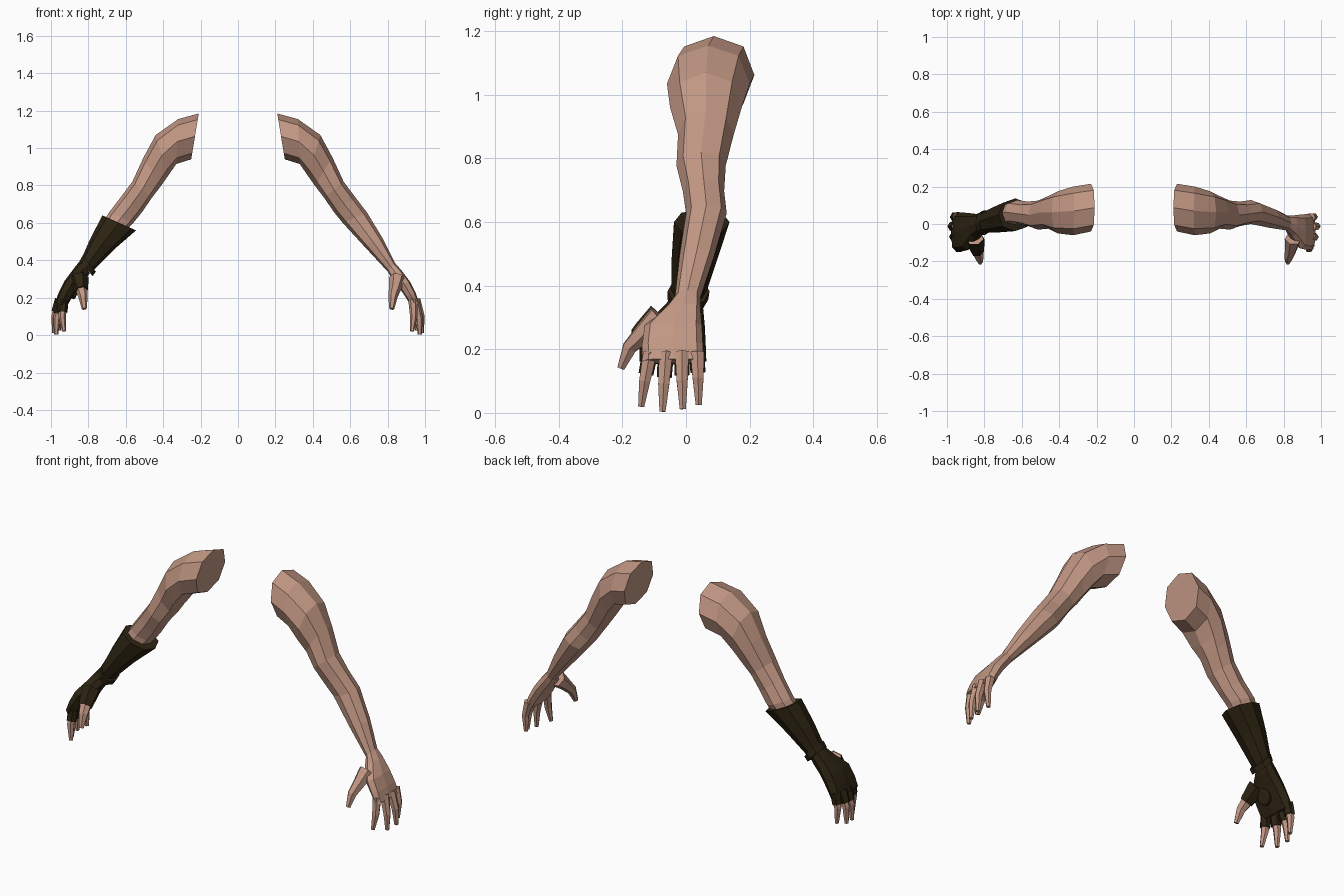
import bpy, bmesh, math
from mathutils import Vector

cube = bpy.data.objects.get("Cube")
if cube:
    bpy.data.objects.remove(cube)


def material(name, rgb):
    m = bpy.data.materials.new(name)
    m.use_nodes = True
    m.diffuse_color = (*rgb, 1)
    m.node_tree.nodes["Principled BSDF"].inputs["Base Color"].default_value = (*rgb, 1)
    return m


SKIN = material("skin", (0.54, 0.31, 0.23))
LEATHER = material("dark leather", (0.026, 0.017, 0.006))


def loft(name, rings, mat, side):
    """Skin a closed, flat shaded tube over rings of points; side mirrors x."""
    bm = bmesh.new()
    rows = [[bm.verts.new((p.x * side, p.y, p.z)) for p in r] for r in rings]
    n = len(rows[0])
    for a, b in zip(rows, rows[1:]):
        for i in range(n):
            j = (i + 1) % n
            bm.faces.new((a[i], a[j], b[j], b[i]))
    bm.faces.new(rows[0])
    bm.faces.new(rows[-1])
    bmesh.ops.recalc_face_normals(bm, faces=bm.faces)
    me = bpy.data.meshes.new(name)
    bm.to_mesh(me)
    bm.free()
    me.materials.append(mat)
    ob = bpy.data.objects.new(name, me)
    bpy.context.collection.objects.link(ob)
    return ob


def section(outer, inner, y0, y1, power=0.9, grow=0.0, sides=8):
    """Ring spanning an outer and inner (x, z) point and a y range."""
    o, i = Vector((outer[0], 0, outer[1])), Vector((inner[0], 0, inner[1]))
    mid = (o + i) / 2 + Vector((0, (y0 + y1) / 2, 0))
    u = (o - i) / 2
    u += u.normalized() * grow
    v = Vector((0, (y1 - y0) / 2 + grow, 0))
    ring = []
    for k in range(sides):
        a = math.tau * k / sides
        c, s = math.cos(a), math.sin(a)
        ring.append(mid + u * math.copysign(abs(c) ** power, c)
                    + v * math.copysign(abs(s) ** power, s))
    return ring


def tube(name, points, radii, mat, side, sides=6):
    """Tapered finger through the given points."""
    pts = [Vector(p) for p in points]
    rings = []
    for k, (p, r) in enumerate(zip(pts, radii)):
        t = (pts[min(k + 1, len(pts) - 1)] - pts[max(k - 1, 0)]).normalized()
        u = t.cross(Vector((0, 1, 0))).normalized()
        v = t.cross(u)
        rings.append([p + r * (u * math.cos(math.tau * i / sides)
                               + v * math.sin(math.tau * i / sides)) for i in range(sides)])
    return loft(name, rings, mat, side)


# Shoulder to wrist: outer point, inner point, y range
ARM = [
    ((.21, 1.185), (.25, .94), -.04, .215),
    ((.32, 1.155), (.33, .915), -.06, .20),
    ((.44, 1.07), (.375, .85), -.05, .175),
    ((.505, .95), (.41, .80), -.025, .15),
    ((.565, .82), (.46, .735), -.03, .125),
    ((.625, .74), (.515, .655), -.01, .12),
    ((.69, .655), (.56, .60), 0, .128),
    ((.775, .515), (.67, .48), -.02, .09),
    ((.84, .385), (.80, .34), -.035, .045),
]
# Palm from wrist to knuckles
PALM = [
    ((.875, .345), (.815, .315), -.065, .045),
    ((.92, .285), (.855, .265), -.13, .05),
    ((.95, .225), (.895, .205), -.138, .053),
    ((.97, .17), (.925, .155), -.138, .055),
]
# Finger base, middle and tip
FINGERS = {
    "index": ((.935, -.113, .19), (.94, -.13, .10), (.93, -.141, .02)),
    "middle": ((.945, -.063, .19), (.968, -.07, .09), (.972, -.074, .004)),
    "ring": ((.95, -.013, .19), (.978, -.012, .10), (.983, -.01, .012)),
    "little": ((.945, .035, .19), (.963, .038, .11), (.958, .04, .025)),
}
THUMB = ((.85, -.08, .30), (.84, -.135, .25), (.828, -.178, .205), (.822, -.205, .14))
FINGER_R = (.025, .020, .011)
THUMB_R = (.045, .033, .025, .013)

# Both bare arms with hands
for side, label in ((1, "left"), (-1, "right")):
    rings = [section(*s) for s in ARM] + [section(*s, power=.65) for s in PALM]
    loft(label + "_arm", rings, SKIN, side)
    for name, pts in FINGERS.items():
        tube(f"{label}_{name}_finger", pts, FINGER_R, SKIN, side)
    tube(label + "_thumb", THUMB, THUMB_R, SKIN, side)

# Flared cuff on the right forearm
cuff = [
    ((.725, .64), (.545, .56), -.038, .137),
    ((.79, .515), (.66, .46), -.045, .10),
    ((.845, .39), (.785, .335), -.046, .058),
]
loft("glove_cuff", [section(*s) for s in cuff], LEATHER, -1)

# Raised wrist band
band = [((.825, .42), (.765, .345), -.05, .066), ((.842, .39), (.782, .322), -.05, .062)]
loft("glove_band", [section(*band[0]), section(*band[0], grow=.008),
                    section(*band[1], grow=.008), section(*band[1])], LEATHER, -1)

# Glove body over the palm
body = [section(*ARM[-1], grow=.012)] + [section(*s, power=.65, grow=.009) for s in PALM]
loft("glove_hand", body, LEATHER, -1)

# Short glove fingers, cut before the first joint
for name, pts in FINGERS.items():
    a, b = Vector(pts[0]), Vector(pts[1])
    tube(f"glove_{name}_sleeve", (a, a.lerp(b, .75)), (.029, .027), LEATHER, -1)
thumb = [Vector(p) for p in THUMB]
tube("glove_thumb_sleeve", (thumb[0], thumb[1], thumb[1].lerp(thumb[2], .3)),
     (.051, .04, .036), LEATHER, -1)

# Round pad on the glove palm
normal = Vector((-.92, 0, -.39))
across = normal.cross(Vector((0, 1, 0)))
center = Vector((.873, -.045, .235))


def circle(radius, lift):
    return [center + normal * lift + radius * (across * math.cos(math.tau * i / 12)
            + Vector((0, math.sin(math.tau * i / 12), 0))) for i in range(12)]


loft("glove_palm_pad", [circle(.042, 0), circle(.042, .014), circle(.03, .018)], LEATHER, -1)
